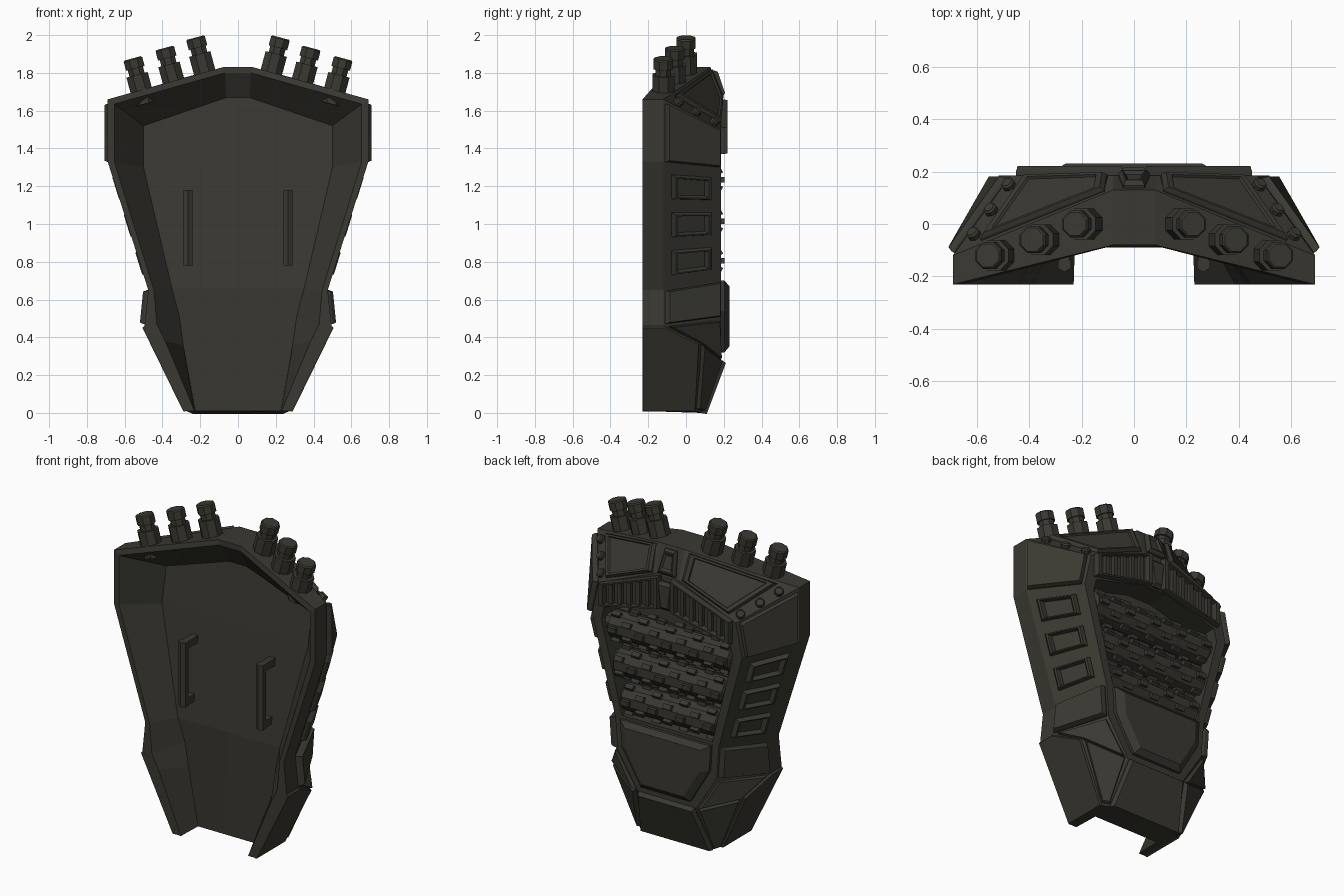
import bpy, bmesh, math
from mathutils import Vector as V, Matrix

if "Cube" in bpy.data.objects:
    bpy.data.objects.remove(bpy.data.objects["Cube"])

mat = bpy.data.materials.new("dark olive metal")
mat.diffuse_color = (0.042, 0.040, 0.031, 1)
mat.use_nodes = True
mat.node_tree.nodes["Principled BSDF"].inputs["Base Color"].default_value = mat.diffuse_color

def finish(name, bm, mirror=False):
    bmesh.ops.remove_doubles(bm, verts=bm.verts, dist=1e-5)
    bmesh.ops.recalc_face_normals(bm, faces=bm.faces)
    me = bpy.data.meshes.new(name)
    bm.to_mesh(me)
    bm.free()
    ob = bpy.data.objects.new(name, me)
    bpy.context.collection.objects.link(ob)
    me.materials.append(mat)
    if mirror:
        m = ob.modifiers.new("mirror", 'MIRROR')
        m.use_clip = True
    return ob

def skin(bm, rings, closed=True):
    """Faces between successive rings of points; returns vertex rings."""
    vs = [[bm.verts.new(p) for p in r] for r in rings]
    n = len(rings[0])
    for a, b in zip(vs, vs[1:]):
        for i in range(n if closed else n - 1):
            j = (i + 1) % n
            bm.faces.new((a[i], a[j], b[j], b[i]))
    return vs

def plate(name, pts, th, k=0.9, pocket=None, mirror=True):
    """Bevelled armour plate on a polygon, optionally with a sunk pocket (scale, height)."""
    pts = [V(p) for p in pts]
    c = sum(pts, V()) / len(pts)
    n = sum((pts[i - 1].cross(pts[i]) for i in range(len(pts))), V()).normalized()
    if n.dot(c - V((0, -0.25, 0.95))) < 0:
        n = -n
    layers = [(1, -0.012), (1, th * 0.4), (k, th)]
    if pocket:
        layers += [(k * 0.88, th), (pocket[0], pocket[1])]
    bm = bmesh.new()
    vs = skin(bm, [[c + (p - c) * s + n * h for p in pts] for s, h in layers])
    bm.faces.new(vs[0])
    bm.faces.new(vs[-1])
    return finish(name, bm, mirror)

def lathe(bm, base, axis, prof, sides=8):
    """Turned part: prof is (radius, distance along axis)."""
    rot = V(axis).to_track_quat('Z', 'Y')
    rings = [[V(base) + rot @ V((r * math.cos(a), r * math.sin(a), h))
              for a in [2 * math.pi * (i + 0.5) / sides for i in range(sides)]] for r, h in prof]
    vs = skin(bm, rings)
    bm.faces.new(vs[0])
    bm.faces.new(vs[-1])

def box(bm, c, s, rot=Matrix()):
    bmesh.ops.create_cube(bm, size=1, matrix=Matrix.Translation(c) @ rot @ Matrix.Diagonal((*s, 1)))

def patch(q, u, v):
    a, b, c, d = q
    return a.lerp(b, u).lerp(d.lerp(c, u), v)

def sub(q, u0, u1, v0, v1):
    return [patch(q, u, v) for u, v in ((u0, v0), (u1, v0), (u1, v1), (u0, v1))]

# ---- main shell: half outlines running from top centre to bottom corner ----
floor_xz = [(0, 1.67), (.06, 1.67), (.5, 1.52), (.5, 1.3), (.35, .66), (.31, .51), (.29, .36), (.225, .01)]
inner_xz = [(0, 1.8), (.07, 1.8), (.655, 1.635), (.655, 1.33), (.445, .65), (.43, .47), (.385, .38), (.23, .01)]
outer_xz = [(0, 1.83), (.08, 1.83), (.69, 1.66), (.69, 1.33), (.475, .65), (.495, .46), (.445, .37), (.275, .01)]
back_xz = [(0, 1.66), (.08, 1.66), (.47, 1.5), (.515, 1.3), (.355, .7), (.34, .5), (.2, .28), (.25, 0)]
floor_y = [0, 0, .01, -.03, -.09, -.075, -.07, -.07]
rim_y = [-.08, -.08] + [-.23] * 6
side_y = [.13, .13, -.12, -.12, -.12, -.12, .07, .05]
back_y = [.185] * 7 + [.08]

def ring(xz, ys):
    return [V((x, y, z)) for (x, z), y in zip(xz, ys)]

FL = ring(floor_xz, floor_y)
RI, RO = ring(inner_xz, rim_y), ring(outer_xz, rim_y)
S, B = ring(outer_xz, side_y), ring(back_xz, back_y)
bm = bmesh.new()
f, ri, ro, s, b = skin(bm, [FL, RI, RO, S, B], closed=False)
fc, bc = bm.verts.new((0, -.07, .01)), bm.verts.new((0, .08, 0))
fm = [bm.verts.new((0, y, z)) for y, z in ((-.03, 1.3), (-.09, .66))]
bm.faces.new((f[0], f[1], f[2], f[3], fm[0]))
bm.faces.new((fm[0], f[3], f[4], fm[1]))
bm.faces.new((fm[1], f[4], f[5], f[6], f[7], fc))
bm.faces.new((fc, f[7], ri[7], ro[7], s[7], b[7], bc))
# roller bay sunk into the back
bay = [(0, 1.45), (.08, 1.45), (.43, 1.36), (.45, 1.28), (.31, .72), (0, .72)]
o, w = skin(bm, [[(x, .185, z) for x, z in bay], [(x, .04, z) for x, z in bay]], closed=False)
bm.faces.new(w)
for i in range(4):
    bm.faces.new((b[i], b[i + 1], o[i + 1], o[i]))
low = bm.verts.new((0, .185, .28))
bm.faces.new((b[4], b[5], b[6], low, o[5], o[4]))
bm.faces.new((b[6], b[7], bc, low))
finish("shell", bm, True)

# ---- side armour ----
q_up, q_mid = (S[2], B[2], B[3], S[3]), (S[3], B[3], B[4], S[4])
q_low = (S[4], B[4], B[5], S[5])
plate("upper_side_plate", sub(q_up, .03, .95, .06, 1), .032, .96)
plate("lower_side_plate", sub(q_low, .03, .97, .03, .95), .038, .93)
for i, v in enumerate((.19, .49, .79)):
    plate(f"side_vent_{i}", sub(q_mid, .14, .82, v - .095, v + .095), .032, .9, (.68, .005))
plate("lower_corner_plate", sub((S[5], B[5], B[6], S[6]), .06, .94, .06, 1), .025, .94)
plate("lower_corner_tip", sub((S[6], B[6], B[7], S[7]), .08, .94, 0, .96), .025, .94)
plate("lower_wall_plate", [RO[5], S[5], S[6], S[7], RO[7]], .014, .98)

# ---- top armour, bolts and centre wedge ----
q_top = (S[1], S[2], B[2], B[1])
plate("top_armour", sub(q_top, .05, .84, .06, .95), .028, .94, (.8, .018))
plate("centre_wedge", [(-.04, .135, 1.81), (.04, .135, 1.81), (.06, .183, 1.67), (-.06, .183, 1.67)],
      .03, .8, (.5, .018), mirror=False)
bm = bmesh.new()
nrm = (S[2] - S[1]).cross(B[2] - S[2]).normalized()
nrm = nrm if nrm.y > 0 else -nrm
for v in (.2, .52, .85):
    lathe(bm, patch(q_top, .93, v), nrm, [(.027, -.03), (.027, .02), (.02, .028)])
finish("bolts", bm, True)

# ---- grilles above the rollers ----
plate("grille_frame", [(.04, .185, 1.66), (.45, .185, 1.51), (.45, .185, 1.37), (.04, .185, 1.46)],
      .036, .97, (.82, .004))
bm = bmesh.new()
for i in range(5):
    x = .12 + i * .063
    zt, zb = 1.66 - .366 * (x - .04), 1.46 - .22 * (x - .04)
    box(bm, (x, .19, (zt + zb) / 2), (.026, .045, zt - zb - .035))
finish("grille_slats", bm, True)
plate("grille_keystone", [(-.05, .185, 1.63), (.05, .185, 1.63), (.03, .185, 1.46), (-.03, .185, 1.46)],
      .03, .8, mirror=False)

# ---- studded rollers ----
for k, (z, half) in enumerate(((1.235, .42), (1.015, .38), (.805, .33))):
    bm = bmesh.new()
    lathe(bm, (-half, .1, z), (1, 0, 0), [(.06, -.03), (.06, 0), (.085, .01), (.085, 2 * half - .01),
                                         (.06, 2 * half), (.06, 2 * half + .03)], 10)
    n = 9 - k
    for i in range(n):
        x = -half + (i + .5) * 2 * half / n
        for j in range(6):
            a = math.pi / 3 * (j + .5 * (i % 2))
            box(bm, (x, .1 + .085 * math.cos(a), z + .085 * math.sin(a)), (.055, .036, .03),
                Matrix.Rotation(a, 4, 'X'))
    finish(f"roller_{k}", bm)

# ---- lower back armour ----
plate("lower_back_plate", [(x, .185, z) for x, z in ((-.31, .7), (.31, .7), (.3, .54), (.17, .32),
                           (-.17, .32), (-.3, .54))], .045, .84, mirror=False)
plate("bottom_plate", [(-.19, .185, .28), (.19, .185, .28), (.245, .08, .0), (-.245, .08, .0)],
      .03, .96, mirror=False)

# ---- exhaust pipes ----
tilt = math.radians(15)
prof = [(.063, -.015), (.063, .145), (.045, .145), (.045, .18), (.055, .18), (.055, .228), (.048, .235)]
for i, p in enumerate(((.165, 0, 1.76), (.328, -.06, 1.705), (.497, -.12, 1.65))):
    bm = bmesh.new()
    lathe(bm, p, (math.sin(tilt), 0, math.cos(tilt)), prof)
    finish(f"exhaust_pipe_{i}", bm, True)

# ---- inside handles ----
bm = bmesh.new()
lathe(bm, (.265, -.155, .78), (0, 0, 1), [(.028, 0), (.028, .4)], 6)
for z in (.805, 1.155):
    box(bm, (.265, -.095, z), (.04, .12, .045))
finish("handles", bm, True)
